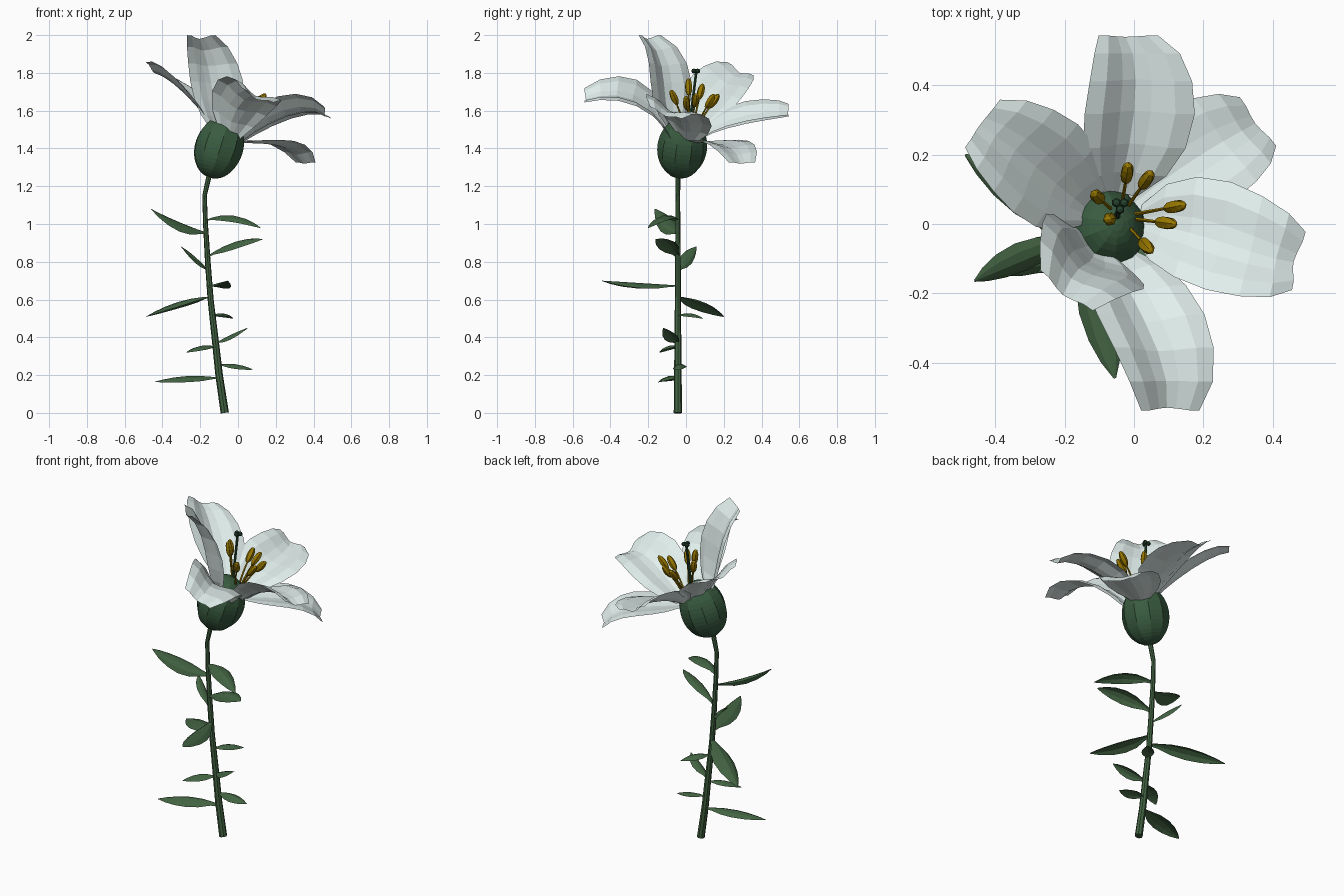
import bpy, bmesh, math
from mathutils import Vector as V

if "Cube" in bpy.data.objects:
    bpy.data.objects.remove(bpy.data.objects["Cube"])


def material(name, rgb):
    m = bpy.data.materials.new(name)
    m.diffuse_color = (*rgb, 1)
    m.use_nodes = True
    m.node_tree.nodes["Principled BSDF"].inputs["Base Color"].default_value = m.diffuse_color
    return m


WHITE = material("petal_white", (0.76, 0.87, 0.85))
GREEN = material("leaf_green", (0.055, 0.125, 0.055))
BULB = material("bulb_green", (0.04, 0.105, 0.05))
DARK = material("pistil_green", (0.02, 0.06, 0.03))
GOLD = material("anther_gold", (0.32, 0.19, 0.0))


def finish(name, bm, mat):
    me = bpy.data.meshes.new(name)
    bm.to_mesh(me)
    bm.free()
    me.materials.append(mat)
    ob = bpy.data.objects.new(name, me)
    bpy.context.collection.objects.link(ob)
    return ob


def along(pts, t):
    # smooth curve through evenly spaced points
    n = len(pts) - 1
    out = V((0, 0, 0))
    for i, p in enumerate(pts):
        w = 1.0
        for j in range(n + 1):
            if j != i:
                w *= (t * n - j) / (i - j)
        out += V(p) * w
    return out


def skin(bm, rows, closed):
    grid = [[bm.verts.new(p) for p in r] for r in rows]
    n = len(grid[0])
    for a, b in zip(grid, grid[1:]):
        for j in range(n if closed else n - 1):
            k = (j + 1) % n
            bm.faces.new((a[j], a[k], b[k], b[j]))
    return grid


def blade(name, pts, side, ts, widths, section, mat):
    # sheet swept along a midrib; section is a list of (across, lift)
    side = V(side).normalized()
    rows = []
    for t, w in zip(ts, widths):
        c = along(pts, t)
        tan = (along(pts, t + 0.02) - along(pts, t - 0.02)).normalized()
        n = side.cross(tan).normalized()
        rows.append([c + side * (u * w) + n * (h * w) for u, h in section])
    bm = bmesh.new()
    skin(bm, rows, False)
    return finish(name, bm, mat)


def tube(name, pts, radii, sides, mat):
    pts = [V(p) for p in pts]
    rows = []
    for i, (p, r) in enumerate(zip(pts, radii)):
        tan = (pts[min(i + 1, len(pts) - 1)] - pts[max(i - 1, 0)]).normalized()
        a = tan.cross(V((0, 1, 0))).normalized()
        b = tan.cross(a)
        rows.append([p + (a * math.cos(k * math.tau / sides)
                          + b * math.sin(k * math.tau / sides)) * r for k in range(sides)])
    bm = bmesh.new()
    g = skin(bm, rows, True)
    bm.faces.new(g[0][::-1])
    bm.faces.new(g[-1])
    bmesh.ops.recalc_face_normals(bm, faces=bm.faces)
    return finish(name, bm, mat)


def egg(name, centre, axis, radius, half, segs, rings, mat):
    bm = bmesh.new()
    bmesh.ops.create_uvsphere(bm, u_segments=segs, v_segments=rings, radius=1)
    q = V(axis).to_track_quat('Z', 'Y')
    for v in bm.verts:
        v.co = V(centre) + q @ V((v.co.x * radius, v.co.y * radius, v.co.z * half))
    return finish(name, bm, mat)


# stem
STEM = [(-0.07, 0), (-0.10, 0.2), (-0.122, 0.4), (-0.145, 0.6), (-0.16, 0.8),
        (-0.172, 1.0), (-0.177, 1.15), (-0.152, 1.26)]
tube("stem", [(x, -0.043, z) for x, z in STEM],
     [0.022, 0.02, 0.018, 0.016, 0.015, 0.013, 0.012, 0.014], 8, GREEN)


def stem_x(z):
    for (x0, z0), (x1, z1) in zip(STEM, STEM[1:]):
        if z <= z1:
            return x0 + (x1 - x0) * (z - z0) / (z1 - z0)


# flower bulb
egg("bulb", (-0.10, -0.02, 1.405), (0.30, 0.12, 0.95), 0.132, 0.168, 10, 20, BULB)

# petals: four midrib points, sideways direction, width scale, cup scale
PETALS = {
    "back": ([(-0.045, 0.09, 1.46), (-0.01, 0.25, 1.53), (0.005, 0.42, 1.565), (-0.025, 0.54, 1.58)],
             (0.95, 0, -0.36), 1.0, 0.9),
    "back_right": ([(0.0, 0.06, 1.43), (0.14, 0.165, 1.425), (0.26, 0.24, 1.40), (0.35, 0.29, 1.32)],
                   (0.6, -0.8, 0), 0.95, 0.45),
    "right": ([(0.02, 0.0, 1.44), (0.18, -0.03, 1.545), (0.34, -0.08, 1.595), (0.46, -0.11, 1.57)],
              (-0.22, -0.95, 0.36), 1.0, 0.9),
    "front": ([(-0.05, -0.09, 1.46), (0.0, -0.22, 1.62), (0.07, -0.37, 1.68), (0.095, -0.53, 1.66)],
              (-0.93, 0, 0.42), 1.0, 0.9),
    "front_left": ([(-0.11, -0.07, 1.50), (-0.13, -0.11, 1.67), (-0.16, -0.13, 1.84),
                    (-0.205, -0.205, 1.98)], (-0.79, 0.61, 0), 1.04, 0.9),
    "left": ([(-0.13, 0.04, 1.51), (-0.235, 0.125, 1.64), (-0.345, 0.215, 1.745),
              (-0.445, 0.285, 1.80)], (0.55, 0.75, -0.38), 1.0, 0.85),
}
SECTION = [(-1, 0.30), (-0.66, 0.27), (-0.28, 0.08), (0, 0), (0.28, 0.08), (0.66, 0.27), (1, 0.30)]
WIDTHS = [0.055, 0.12, 0.158, 0.17, 0.158, 0.132, 0.092]
for name, (pts, side, wide, cup) in PETALS.items():
    blade("petal_" + name, pts, side, [0, 0.14, 0.3, 0.48, 0.66, 0.84, 1],
          [w * wide for w in WIDTHS], [(u, h * cup) for u, h in SECTION], WHITE)

# stamens: filament and anther
ROOT = V((-0.04, 0.02, 1.53))
ANTHERS = [(-0.02, 0.147, 1.65), (0.035, 0.127, 1.65), (0.118, 0.05, 1.655), (0.092, 0.003, 1.64),
           (0.035, -0.063, 1.67), (-0.07, 0.014, 1.725), (-0.105, 0.078, 1.70)]
for i, a in enumerate(ANTHERS):
    a = V(a)
    d = (a - ROOT).normalized()
    start = ROOT + V((d.x, d.y, 0)) * 0.05 - V((0, 0, 0.03))
    mid = start.lerp(a, 0.5) + V((0, 0, 0.008))
    tube(f"filament_{i}", [start, mid, a], [0.006, 0.005, 0.004], 5, GOLD)
    egg(f"anther_{i}", a, d + V((0, 0, 0.3)), 0.02, 0.047, 6, 6, GOLD)

# pistil
tube("pistil", [(-0.05, 0.02, 1.53), (-0.046, 0.035, 1.65), (-0.04, 0.055, 1.81)],
     [0.011, 0.008, 0.008], 6, DARK)
for k in range(3):
    ang = k * math.tau / 3 + 0.5
    egg(f"stigma_{k}", (-0.04 + 0.013 * math.cos(ang), 0.055 + 0.013 * math.sin(ang), 1.81),
        (0, 0, 1), 0.014, 0.013, 6, 4, DARK)

# leaves: stem height, tip, arch, roll
LEAVES = [(0.955, (-0.46, -0.165, 1.08), -0.01, 0.65), (1.02, (0.12, -0.20, 0.98), 0.045, -0.15),
          (0.83, (0.13, -0.16, 0.92), 0.03, -0.4), (0.755, (-0.30, 0.055, 0.88), 0.01, -0.7),
          (0.675, (-0.055, -0.445, 0.70), 0.0, 0), (0.615, (-0.487, 0.20, 0.51), 0.025, 0.1),
          (0.515, (-0.025, 0.09, 0.50), 0.02, 0), (0.37, (0.05, -0.12, 0.45), 0.005, -0.3),
          (0.35, (-0.275, -0.14, 0.32), 0.02, 0.1), (0.255, (0.08, -0.03, 0.23), 0.015, -0.2),
          (0.185, (-0.44, -0.14, 0.165), 0.02, 0.12)]
for i, (z, tip, arch, roll) in enumerate(LEAVES):
    base, tip = V((stem_x(z), -0.043, z)), V(tip)
    d = tip - base
    hw = 0.02 + 0.09 * d.length
    mid = base.lerp(tip, 0.5) + V((0, 0, arch))
    side = V((d.y, -d.x, 0)).normalized() + V((0, 0, roll))
    blade(f"leaf_{i}", [base, mid, tip], side, [0, 0.12, 0.3, 0.5, 0.7, 0.87, 1],
          [w * hw for w in (0.2, 0.4, 0.85, 1, 0.85, 0.5, 0.06)],
          [(-1, -0.5), (-0.55, -0.15), (0, 0), (0.55, -0.15), (1, -0.5)], GREEN)
